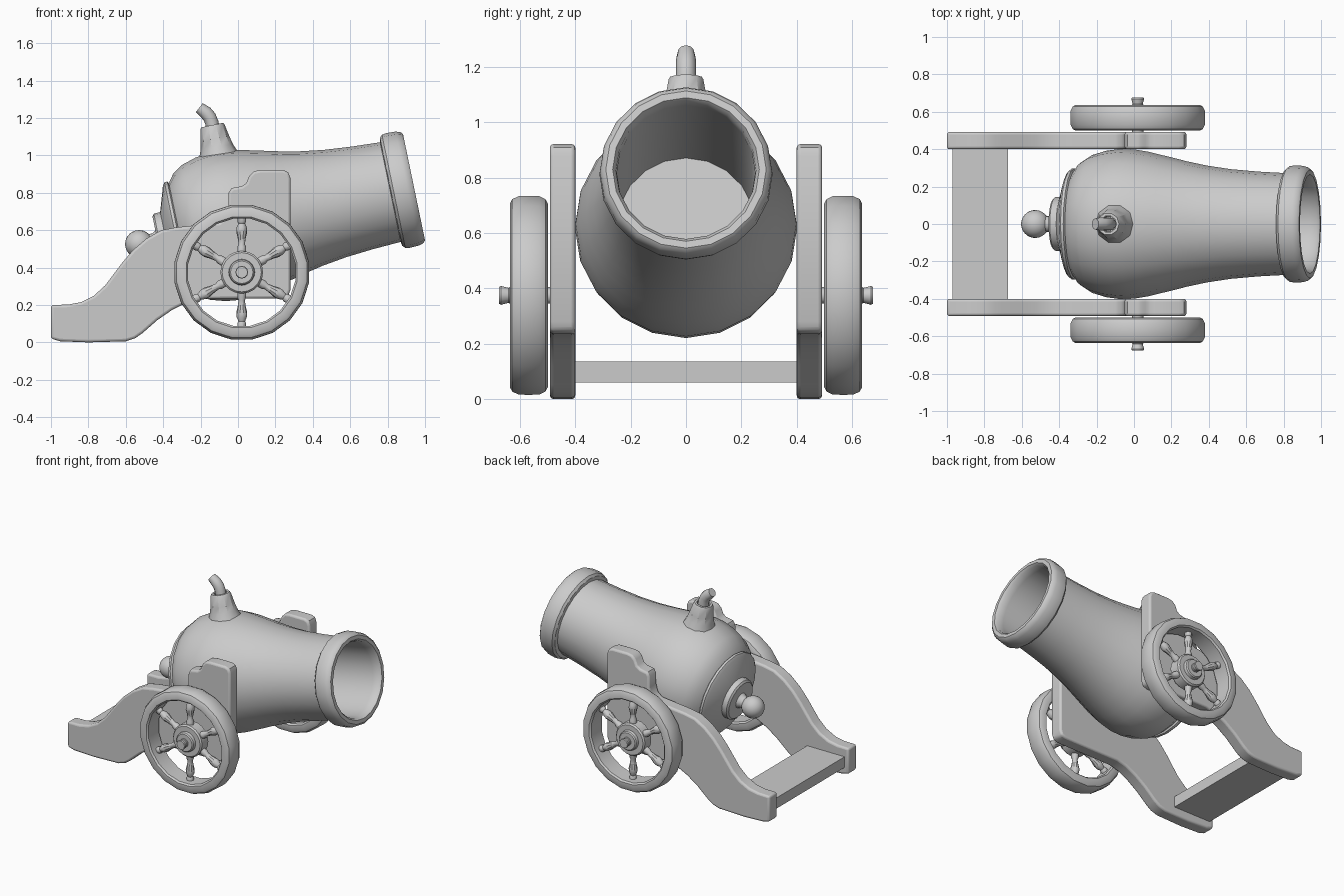
import bpy, bmesh, math
from mathutils import Matrix, Vector

if "Cube" in bpy.data.objects:
    bpy.data.objects.remove(bpy.data.objects["Cube"])

T, R = Matrix.Translation, Matrix.Rotation
TILT = math.radians(11.7)


def finish(name, bm, matrix=None, bevel=0, angle=35):
    bmesh.ops.recalc_face_normals(bm, faces=bm.faces)
    me = bpy.data.meshes.new(name)
    bm.to_mesh(me)
    bm.free()
    if matrix is not None:
        me.transform(matrix)
    ob = bpy.data.objects.new(name, me)
    bpy.context.collection.objects.link(ob)
    if bevel:
        m = ob.modifiers.new("bevel", 'BEVEL')
        m.width, m.segments, m.limit_method = bevel, 3, 'ANGLE'
        m.angle_limit = math.radians(50)
    bpy.ops.object.select_all(action='DESELECT')
    ob.select_set(True)
    bpy.context.view_layer.objects.active = ob
    bpy.ops.object.shade_smooth_by_angle(angle=math.radians(angle))
    return ob


def lathe(name, profile, matrix, seg=20, phase=0.0, closed=False):
    """Turn (radius, height) points around local z."""
    bm = bmesh.new()
    rings = []
    for r, h in profile:
        if r == 0:
            rings.append([bm.verts.new((0, 0, h))] * seg)
        else:
            rings.append([bm.verts.new((r * math.cos(a), r * math.sin(a), h))
                          for a in (2 * math.pi * (i + phase) / seg for i in range(seg))])
    pairs = list(zip(rings, rings[1:]))
    if closed:
        pairs.append((rings[-1], rings[0]))
    for a, b in pairs:
        for i in range(seg):
            j = (i + 1) % seg
            bm.faces.new(list(dict.fromkeys((a[i], a[j], b[j], b[i]))))
    return finish(name, bm, matrix)


# Barrel: breech plate, swelling body, muzzle ring and hollow bore
axis = T((0, 0, 0.635)) @ R(math.pi / 2 - TILT, 4, 'Y')
lathe("barrel", [
    (0, -.44), (.13, -.44), (.143, -.43), (.145, -.395), (.28, -.352), (.296, -.34),
    (.297, -.325), (.287, -.318), (.332, -.285), (.368, -.23), (.392, -.15),
    (.402, -.07), (.399, 0), (.386, .08), (.362, .18), (.335, .29), (.312, .40),
    (.293, .53), (.28, .68), (.272, .832), (.295, .836), (.309, .85), (.313, .875),
    (.311, .925), (.303, .95), (.29, .961), (.265, .961), (.253, .945),
    (.25, .90), (.25, -.04), (0, -.04)], axis)

# Knob behind the breech
lathe("breech_neck", [(0, -.43), (.06, -.43), (.042, -.46), (.04, -.52), (0, -.52)], axis, 16)
bm = bmesh.new()
bmesh.ops.create_uvsphere(bm, u_segments=20, v_segments=12, radius=.075)
finish("breech_knob", bm, axis @ T((0, 0, -.54)))

# Fuse holder and bent fuse
lathe("fuse_holder", [(.12, -.04), (.106, .0), (.088, .045), (.078, .09), (.066, .155),
                      (.06, .165), (.045, .165), (.042, .13), (0, .13)],
      T((-.105, 0, 1.0)) @ R(-TILT, 4, 'Y'), 10)
path = [(-.13, 1.12), (-.14, 1.175), (-.152, 1.205), (-.172, 1.228), (-.207, 1.255)]
bm = bmesh.new()
rings = []
for i, (x, z) in enumerate(path):
    p, q = path[max(i - 1, 0)], path[min(i + 1, len(path) - 1)]
    d = Vector((q[0] - p[0], 0, q[1] - p[1])).normalized()
    side = Vector((d.z, 0, -d.x))
    rad = .036 if i < 4 else .03
    rings.append([bm.verts.new(Vector((x, 0, z)) + rad * (side * math.cos(a) + Vector((0, math.sin(a), 0))))
                  for a in (2 * math.pi * k / 12 for k in range(12))])
for a, b in zip(rings, rings[1:]):
    for k in range(12):
        bm.faces.new((a[k], a[k - 1], b[k - 1], b[k]))
bm.faces.new(rings[0])
bm.faces.new(rings[-1])
finish("fuse", bm)

# Carriage cheek outline (x, z)
CHEEK = [(-1, .02), (-1, .2), (-.91, .202), (-.84, .215), (-.77, .25), (-.71, .305),
         (-.62, .425), (-.56, .495), (-.49, .555), (-.41, .6), (-.33, .615), (-.24, .625),
         (-.1, .64), (-.065, .67), (-.052, .72), (-.05, .80), (-.035, .825), (.02, .835), (.045, .852),
         (.06, .89), (.085, .915), (.12, .922), (.24, .922), (.268, .91), (.28, .88),
         (.28, .28), (.268, .247), (.235, .235), (-.2, .232), (-.27, .215), (-.35, .175),
         (-.43, .12), (-.51, .05), (-.55, .022), (-.6, .006), (-.8, 0), (-.95, .006)]

for s, label in ((-1, "front"), (1, "back")):
    # Carriage cheek
    bm = bmesh.new()
    face = bm.faces.new([bm.verts.new((x, s * .4, z)) for x, z in CHEEK])
    ext = bmesh.ops.extrude_face_region(bm, geom=[face])
    bmesh.ops.translate(bm, vec=(0, s * .092, 0),
                        verts=[v for v in ext["geom"] if isinstance(v, bmesh.types.BMVert)])
    finish(label + "_carriage_cheek", bm, bevel=.014)

    # Wheel rim, hub and axle, turned around y
    centre = T((.02, 0, .375))
    turn = centre @ R(-s * math.pi / 2, 4, 'X')
    lathe(label + "_wheel_rim", [
        (.29, .51), (.30, .499), (.335, .499), (.352, .508), (.363, .53), (.364, .57),
        (.363, .605), (.352, .628), (.335, .637), (.30, .637), (.29, .626)],
        turn, 20, .5, True)
    lathe(label + "_wheel_hub", [
        (0, .515), (.105, .515), (.114, .525), (.114, .595), (.105, .605), (.07, .605),
        (.067, .625), (.06, .632), (0, .632)], turn)
    lathe(label + "_axle", [
        (0, .44), (.03, .44), (.03, .638), (.027, .642), (.034, .668), (.031, .675), (0, .675)],
        turn, 12)

    # Six turned spokes
    for k in range(6):
        lathe(f"{label}_spoke_{k + 1}", [
            (0, .09), (.024, .09), (.024, .135), (.017, .15), (.021, .18), (.029, .215),
            (.027, .24), (.018, .262), (.023, .27), (.023, .295), (0, .295)],
            centre @ T((0, s * .566, 0)) @ R(k * math.pi / 3, 4, 'Y'), 10)

# Cross plank at the tail
bm = bmesh.new()
bmesh.ops.create_cube(bm, size=1)
finish("cross_plank", bm, T((-.822, 0, .098)) @ Matrix.Diagonal((.295, .81, .076, 1)))
